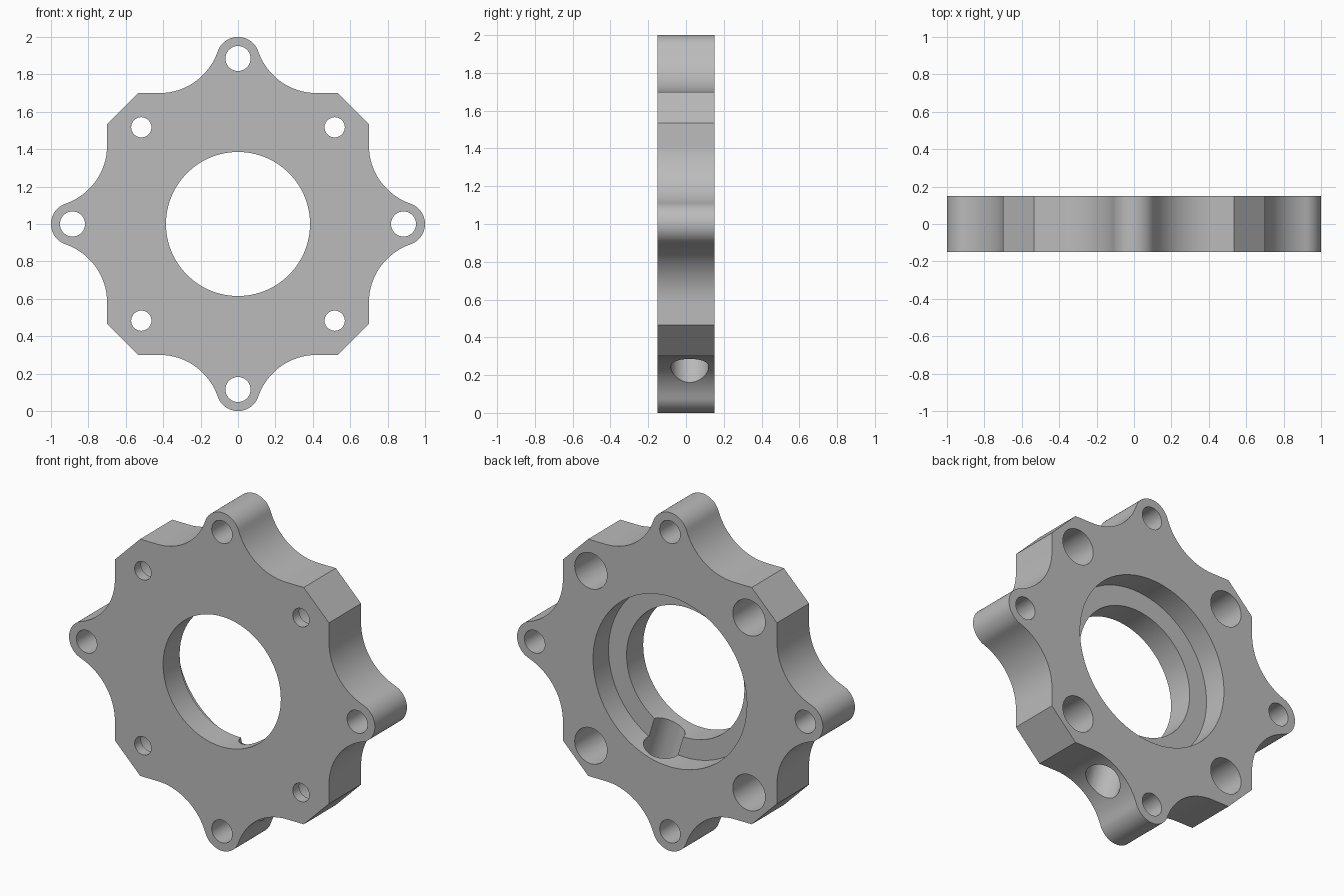
import bpy
import bmesh
from math import atan2, cos, sin, pi, radians
from mathutils import Vector, Matrix

cube = bpy.data.objects.get("Cube")
if cube:
    bpy.data.objects.remove(cube, do_unlink=True)

HALF = 0.15       # half thickness
FLAT = 0.70       # distance from centre to flat sides
CHAMFER = 0.535   # where the corner chamfer starts
EAR_POS, EAR_R = 0.885, 0.115
TANGENT_X = 0.42  # where the scallop leaves the flat side

metal = bpy.data.materials.new("light_grey_metal")
metal.use_nodes = True
grey = (0.5, 0.5, 0.5, 1)
metal.diffuse_color = grey
metal.node_tree.nodes["Principled BSDF"].inputs["Base Color"].default_value = grey


def arc(cx, cz, r, start, end, steps):
    return [(cx + r * cos(start + (end - start) * i / steps),
             cz + r * sin(start + (end - start) * i / steps)) for i in range(steps + 1)]


def outline():
    """Chamfered square with scallops leading into four rounded ears."""
    drop = EAR_POS - FLAT
    scallop_r = (TANGENT_X ** 2 + drop ** 2 - EAR_R ** 2) / (2 * (EAR_R + drop))
    cz = FLAT + scallop_r
    phi = atan2(EAR_POS - cz, -TANGENT_X)
    half = [(CHAMFER, FLAT)]
    half += arc(TANGENT_X, cz, scallop_r, -pi / 2, phi, 20)
    half += arc(0, EAR_POS, EAR_R, phi + pi, pi / 2, 12)[1:]
    side = half + [(-x, z) for x, z in reversed(half[:-1])]
    points = []
    for k in range(4):
        turn = Matrix.Rotation(k * pi / 2, 2)
        points += [turn @ Vector(p) for p in side]
    return points


# Flange plate
bm = bmesh.new()
face = bm.faces.new([bm.verts.new((p.x, -HALF, p.y + 1)) for p in outline()])
extruded = bmesh.ops.extrude_face_region(bm, geom=[face])["geom"]
bmesh.ops.translate(bm, vec=(0, 2 * HALF, 0),
                    verts=[g for g in extruded if isinstance(g, bmesh.types.BMVert)])
bmesh.ops.recalc_face_normals(bm, faces=bm.faces)
mesh = bpy.data.meshes.new("flange_plate")
bm.to_mesh(mesh)
bm.free()
mesh.materials.append(metal)
plate = bpy.data.objects.new("flange_plate", mesh)
bpy.context.collection.objects.link(plate)


def drill(location, radius, length, rotation=(pi / 2, 0, 0), sides=48):
    """Cut a cylinder out of the plate."""
    bpy.ops.mesh.primitive_cylinder_add(vertices=sides, radius=radius, depth=length,
                                        location=location, rotation=rotation)
    cutter = bpy.context.object
    cutter.name = "drill_cutter"
    cutter.hide_render = True
    cutter.data.materials.append(metal)
    cut = plate.modifiers.new("drill", 'BOOLEAN')
    cut.operation = 'DIFFERENCE'
    cut.solver = 'EXACT'
    cut.object = cutter
    bpy.ops.object.select_all(action='DESELECT')
    bpy.context.view_layer.objects.active = plate
    plate.select_set(True)
    bpy.ops.object.modifier_apply(modifier=cut.name)
    bpy.data.objects.remove(cutter, do_unlink=True)


def drill_back(x, z, radius, depth, sides=48):
    """Blind hole of a given depth from the back face."""
    drill((x, HALF - depth + 0.25, z), radius, 0.5, sides=sides)


# Central bore with a wider recess at the back
drill((0, 0, 1), 0.385, 1, sides=96)
drill_back(0, 1, 0.503, 0.145, sides=96)

# Ear holes
for k in range(4):
    a = k * pi / 2
    drill((EAR_POS * cos(a), 0, 1 + EAR_POS * sin(a)), 0.067, 1)

# Corner screw holes, counterbored from the back
for sx in (-1, 1):
    for sz in (-1, 1):
        x, z = sx * 0.517, 1 + sz * 0.517
        drill((x, 0, z), 0.054, 1)
        drill_back(x, z, 0.106, 0.24)

# Radial port from the lower scallop into the bore
tilt = radians(17)
drill((0.65 * sin(tilt), 0.02, 1 - 0.65 * cos(tilt)), 0.1, 0.9, rotation=(0, -tilt, 0))

bpy.ops.object.shade_smooth_by_angle(angle=radians(30))
